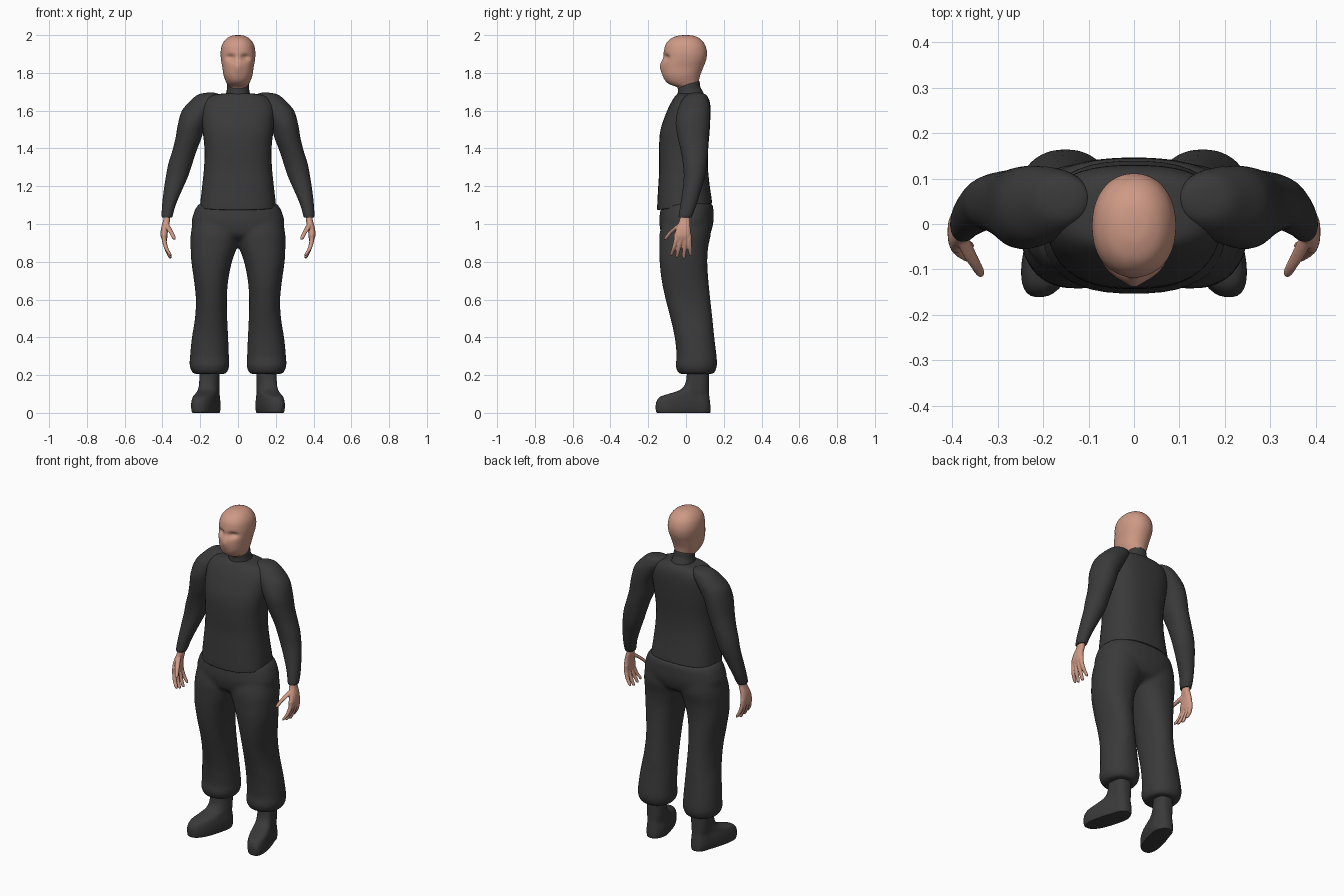
import bpy, bmesh, math
from math import exp


def material(name, rgb):
    m = bpy.data.materials.new(name)
    m.diffuse_color = (*rgb, 1)
    return m


CLOTH = material("charcoal cloth", (0.042, 0.042, 0.042))
SKIN = material("skin", (0.62, 0.32, 0.235))


def catmull(a, b, c, d, t):
    return 0.5 * (2 * b + (c - a) * t + (2 * a - 5 * b + 4 * c - d) * t * t
                  + (3 * b - a - 3 * c + d) * t ** 3)


def loft(bm, rings, power=2.0, seg=32, steps=4, deform=None):
    """Closed skin through rings (z, x0, x1, y0, y1), smoothly interpolated."""
    fine, n = [], len(rings)
    for i in range(n - 1):
        q = [rings[max(0, min(n - 1, i + k))] for k in (-1, 0, 1, 2)]
        for s in range(steps):
            fine.append([catmull(*v, s / steps) for v in zip(*q)])
    fine.append(rings[-1])
    loops = []
    for z, x0, x1, y0, y1 in fine:
        loop = []
        for k in range(seg):
            a = 2 * math.pi * (k + 0.5) / seg
            c, s = math.cos(a), math.sin(a)
            c = math.copysign(abs(c) ** (2 / power), c)
            s = math.copysign(abs(s) ** (2 / power), s)
            p = ((x0 + x1) / 2 + c * (x1 - x0) / 2, (y0 + y1) / 2 + s * (y1 - y0) / 2, z)
            loop.append(bm.verts.new(deform(*p) if deform else p))
        loops.append(loop)
    for a, b in zip(loops, loops[1:]):
        for k in range(seg):
            j = (k + 1) % seg
            bm.faces.new((a[k], a[j], b[j], b[k]))
    bm.faces.new(loops[0])
    bm.faces.new(loops[-1])


def sym(rows):
    """Rings centred on x = 0, given as (z, half width, y0, y1)."""
    return [(z, -w, w, y0, y1) for z, w, y0, y1 in rows]


def tube(points):
    """Rings of a round tube, given as (x, y, z, radius)."""
    return [(z, x - r, x + r, y - r, y + r) for x, y, z, r in points]


def finish(name, bm, mat, mirror=False, voxel=0, smooth=0):
    bmesh.ops.recalc_face_normals(bm, faces=bm.faces)
    me = bpy.data.meshes.new(name)
    bm.to_mesh(me)
    bm.free()
    me.materials.append(mat)
    for p in me.polygons:
        p.use_smooth = True
    me.set_sharp_from_angle(angle=math.radians(50))
    ob = bpy.data.objects.new(name, me)
    bpy.context.collection.objects.link(ob)
    if mirror:
        ob.modifiers.new("mirror", 'MIRROR').use_mirror_merge = False
    if voxel:
        r = ob.modifiers.new("fuse", 'REMESH')
        r.mode, r.voxel_size, r.use_smooth_shade = 'VOXEL', voxel, True
        s = ob.modifiers.new("soften", 'SMOOTH')
        s.factor, s.iterations = 0.5, smooth
    return ob


# Head with eye sockets and a nose ridge
def face(x, y, z):
    if y < 0:
        y += 0.022 * exp(-((abs(x) - 0.038) / 0.024) ** 2 - ((z - 1.882) / 0.016) ** 2)
        y -= 0.010 * exp(-(x / 0.018) ** 2 - ((z - 1.835) / 0.035) ** 2)
    return x, y, z


bm = bmesh.new()
loft(bm, sym([(2.0, .008, -.012, .008), (1.996, .035, -.045, .042), (1.98, .063, -.083, .075),
              (1.95, .084, -.108, .100), (1.91, .092, -.118, .111), (1.87, .090, -.124, .107),
              (1.83, .083, -.129, .092), (1.79, .077, -.124, .076), (1.76, .067, -.111, .069),
              (1.74, .057, -.088, .066), (1.725, .049, -.050, .064), (1.70, .045, -.035, .060)]),
     2.15, 56, 6, face)
finish("head", bm, SKIN)

# Collar and yoke, higher at the back
bm = bmesh.new()
loft(bm, sym([(1.58, .090, -.108, .100), (1.64, .082, -.076, .105), (1.68, .066, -.051, .092),
              (1.71, .059, -.044, .076), (1.738, .057, -.042, .072), (1.738, .048, -.034, .064)]),
     2.1, deform=lambda x, y, z: (x, y, z + max(0, min(1, (z - 1.6) / .12)) * .27 * (y - .01)))
finish("collar", bm, CLOTH)

# Torso with a hem that dips at the front
bm = bmesh.new()
loft(bm, sym([(1.098, .17, -.13, .11), (1.092, .198, -.150, .136), (1.11, .200, -.153, .137),
              (1.20, .190, -.148, .125), (1.30, .180, -.142, .116), (1.40, .178, -.143, .118),
              (1.50, .188, -.135, .126), (1.60, .195, -.100, .130), (1.65, .180, -.075, .125),
              (1.68, .140, -.055, .110), (1.692, .070, -.040, .090)]),
     2.5, 40, deform=lambda x, y, z: (x, y, z + max(0, min(1, (1.4 - z) / .3)) * .12 * y))
finish("torso", bm, CLOTH)

# Sleeves
bm = bmesh.new()
loft(bm, [(1.695, .125, .165, .035, .075), (1.685, .100, .212, .005, .104),
          (1.65, .100, .254, -.025, .121), (1.60, .130, .297, -.045, .128),
          (1.53, .170, .318, -.055, .126), (1.45, .195, .332, -.042, .120),
          (1.38, .222, .350, -.026, .116), (1.315, .243, .370, -.016, .110),
          (1.25, .265, .382, -.012, .100), (1.18, .296, .393, -.018, .080),
          (1.10, .330, .402, -.030, .055), (1.04, .347, .404, -.039, .031),
          (1.034, .356, .395, -.030, .022)], 2.1)
finish("sleeves", bm, CLOTH, mirror=True)

# Hands: palm, four fingers and a thumb fused together
bm = bmesh.new()
loft(bm, [(1.05, .360, .392, -.028, .020), (1.02, .359, .396, -.035, .021),
          (.98, .369, .407, -.050, .023), (.94, .373, .410, -.062, .026),
          (.912, .376, .402, -.056, .022)], 2.4, 24)
for y, tip_y, tip_z in ((-.053, -.076, .832), (-.029, -.047, .822),
                        (-.005, -.011, .817), (.017, .024, .829)):
    mid = (y + tip_y) / 2
    loft(bm, tube([(.390, y, .945, .012), (.391, y, .915, .0125), (.380, mid, .872, .0115),
                   (.362, tip_y, tip_z + .010, .0095), (.357, tip_y, tip_z, .005)]), 2, 12)
loft(bm, tube([(.378, -.030, 1.00, .014), (.364, -.062, .972, .015), (.349, -.088, .948, .0125),
               (.339, -.106, .925, .0105), (.336, -.111, .917, .005)]), 2, 12)
finish("hands", bm, SKIN, mirror=True, voxel=.004, smooth=3)

# Trousers: two mirrored baggy legs fused with the hips
bm = bmesh.new()
loft(bm, [(.205, .085, .215, -.015, .125), (.212, .060, .240, -.040, .150),
          (.25, .046, .256, -.055, .164), (.30, .048, .254, -.050, .162),
          (.40, .052, .244, -.060, .150), (.50, .057, .228, -.082, .140),
          (.60, .059, .223, -.108, .129), (.70, .052, .233, -.129, .119),
          (.80, .032, .247, -.140, .113), (.88, .003, .251, -.142, .118),
          (.95, -.02, .250, -.140, .132), (1.03, -.02, .235, -.120, .130)], 2.2)
loft(bm, sym([(.91, .10, -.08, .07), (.94, .215, -.126, .122), (1.0, .246, -.141, .144),
              (1.06, .234, -.138, .146), (1.10, .212, -.128, .141), (1.122, .175, -.10, .115)]), 2.4)
finish("trousers", bm, CLOTH, mirror=True, voxel=.01, smooth=6)

# Boots turned slightly outwards
bm = bmesh.new()
loft(bm, [(z, .149 - w, .149 + w, y0, y1) for z, w, y0, y1 in
          ((0, .055, -.150, .124), (.004, .059, -.158, .129), (.03, .063, -.161, .130),
           (.06, .062, -.157, .127), (.085, .058, -.138, .124), (.10, .055, -.095, .122),
           (.12, .053, -.035, .121), (.15, .052, -.006, .121), (.20, .052, .004, .121),
           (.29, .052, .006, .120))],
     2.5, 40, deform=lambda x, y, z: (x - .27 * min(0, y - .06), y, z))
finish("boots", bm, CLOTH, mirror=True)
